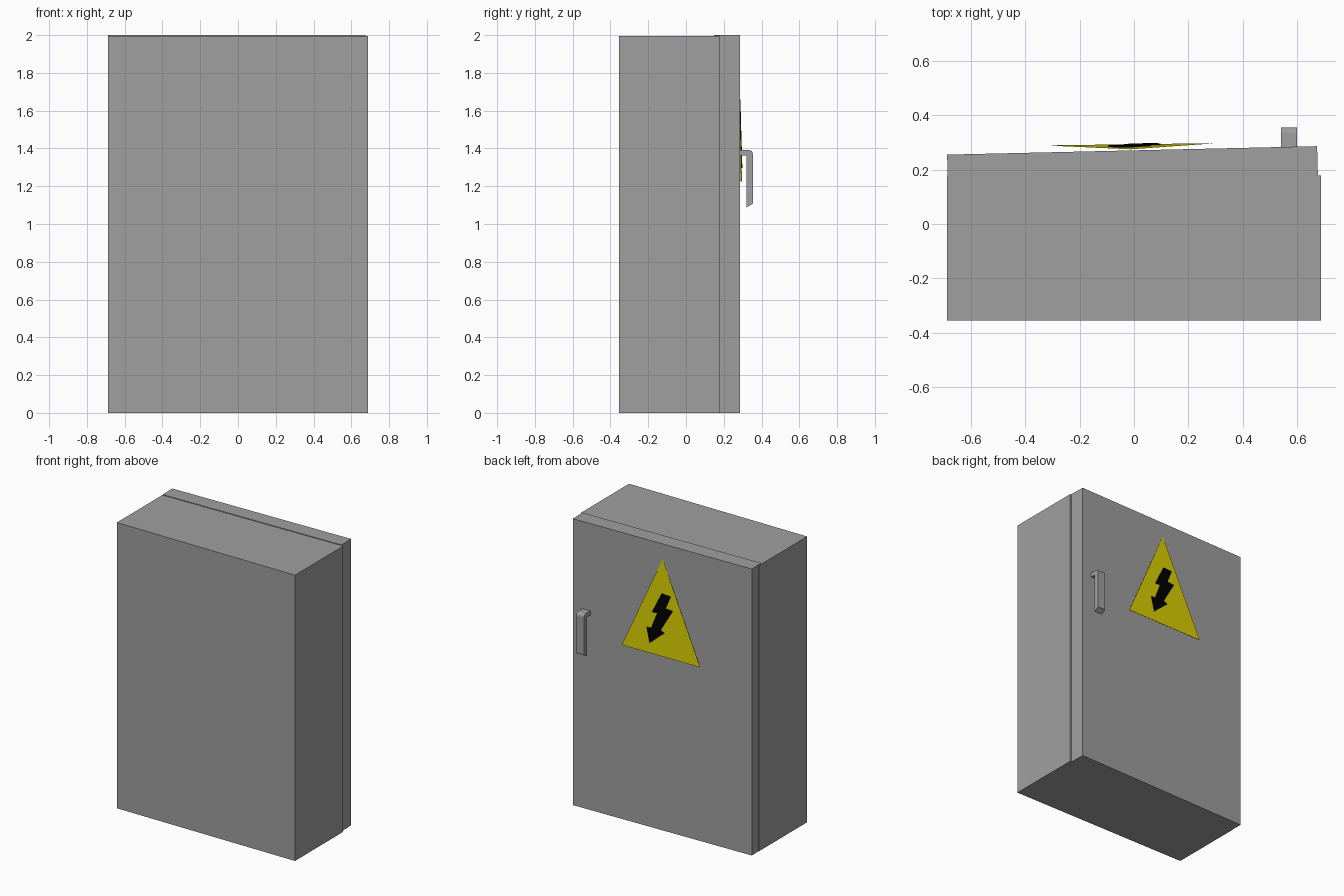
import bpy, bmesh, math

if "Cube" in bpy.data.objects:
    bpy.data.objects.remove(bpy.data.objects["Cube"])

GREY = (0.35, 0.35, 0.35)


def prism(name, pts, lower, upper, color=GREY):
    """Closed prism: lower(p) and upper(p) place each 2D profile point in 3D."""
    bm = bmesh.new()
    a = [bm.verts.new(lower(*p)) for p in pts]
    b = [bm.verts.new(upper(*p)) for p in pts]
    n = len(pts)
    bm.faces.new(a)
    bm.faces.new(b[::-1])
    for i in range(n):
        bm.faces.new((a[i], a[(i + 1) % n], b[(i + 1) % n], b[i]))
    bmesh.ops.recalc_face_normals(bm, faces=bm.faces)
    mesh = bpy.data.meshes.new(name)
    bm.to_mesh(mesh)
    bm.free()
    obj = bpy.data.objects.new(name, mesh)
    bpy.context.collection.objects.link(obj)
    mat = bpy.data.materials.new(name + "_paint")
    mat.diffuse_color = (*color, 1)
    mat.use_nodes = True
    mat.node_tree.nodes["Principled BSDF"].inputs["Base Color"].default_value = mat.diffuse_color
    mesh.materials.append(mat)
    return obj


def upright(name, pts, height):
    return prism(name, pts, lambda x, y: (x, y, 0), lambda x, y: (x, y, height))


# Cabinet body, and the door standing slightly ajar on the left hinge
upright("cabinet_body", [(-0.688, -0.354), (0.688, -0.354), (0.688, 0.178), (-0.688, 0.178)], 1.995)
upright("door", [(-0.684, 0.147), (0.676, 0.178), (0.673, 0.286), (-0.687, 0.255)], 2.0)


# Warning sign parts lie on a plane leaning back against the door
def on_sign(offset):
    return lambda x, z: (x - 0.012, 0.293 + 0.013 * x - 0.026 * (z - 1.22) + offset, z + 0.006)


prism("warning_triangle", [(-0.30, 1.22), (0.30, 1.22), (0, 1.89)],
      on_sign(-0.001), on_sign(0), (0.70, 0.63, 0.0))

bolt = [(0.001, 1.652), (-0.067, 1.648), (-0.029, 1.556), (-0.084, 1.552), (0.006, 1.398),
        (-0.024, 1.384), (0.086, 1.29), (0.110, 1.394), (0.078, 1.394), (0.032, 1.51), (0.072, 1.508)]
prism("warning_bolt", bolt, on_sign(0), on_sign(0.006), (0.0, 0.0, 0.0))

# Door handle: a bent bar with a rounded outer corner and slanted lower end
r = 0.02
arc = [(0.354 - r + r * math.cos(t), 1.391 - r + r * math.sin(t))
       for t in (math.pi / 2 * i / 4 for i in range(5))]
handle = arc + [(0.278, 1.391), (0.278, 1.362), (0.319, 1.362), (0.319, 1.087), (0.354, 1.108)]
prism("door_handle", handle, lambda y, z: (0.54, y, z), lambda y, z: (0.60, y, z))
